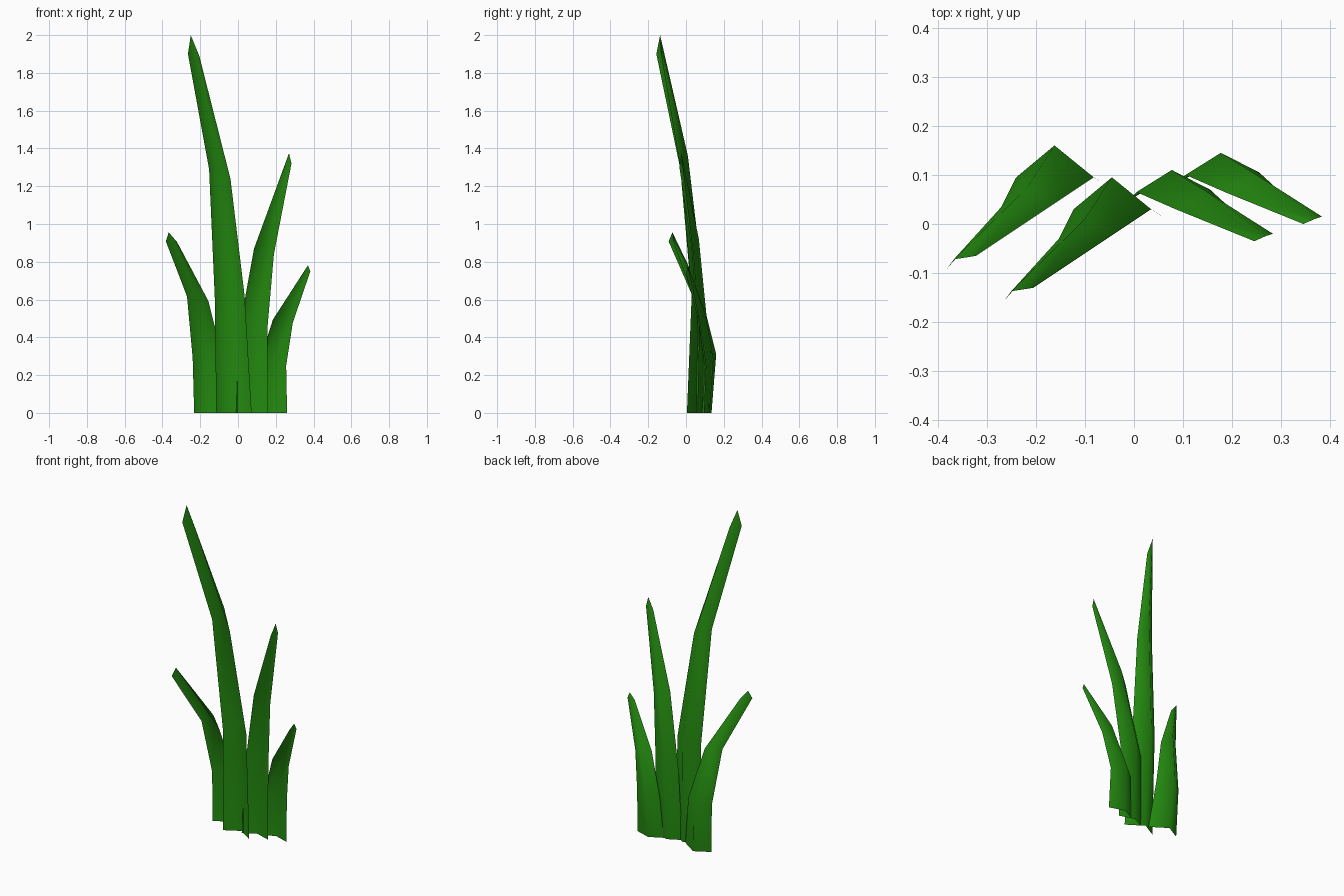
import bpy
import bmesh

if "Cube" in bpy.data.objects:
    bpy.data.objects.remove(bpy.data.objects["Cube"], do_unlink=True)

# Single leaf colour
green = bpy.data.materials.new("grass_green")
green.use_nodes = True
colour = (0.017, 0.25, 0.005, 1)
green.diffuse_color = colour
bsdf = green.node_tree.nodes["Principled BSDF"]
bsdf.inputs["Base Color"].default_value = colour
bsdf.inputs["Roughness"].default_value = 0.9

# Folded blade sections from ground to tip: left edge, back ridge, right edge
LEFT_LEANING = [
    [(-0.115, 0.02, 0), (-0.025, 0.07, 0), (0.072, 0.005, 0)],
    [(-0.123, 0.03, 0.61), (-0.045, 0.095, 0.65), (0.035, 0.03, 0.62)],
    [(-0.153, -0.03, 1.29), (-0.1, 0.01, 1.36), (-0.04, -0.02, 1.24)],
    [(-0.265, -0.157, 1.9), (-0.25, -0.137, 2.0), (-0.205, -0.13, 1.89)],
]
RIGHT_LEANING = [
    [(-0.01, 0.05, 0), (0.068, 0.09, 0), (0.16, 0.06, 0)],
    [(0.005, 0.065, 0.43), (0.077, 0.11, 0.5), (0.155, 0.07, 0.44)],
    [(0.085, 0.03, 0.87), (0.145, 0.068, 0.92), (0.19, 0.038, 0.84)],
    [(0.245, -0.035, 1.3), (0.27, -0.024, 1.375), (0.283, -0.02, 1.32)],
]


def blade(name, sections, shift=(0, 0), height=1.0):
    """Skin the sections into one open, smooth-shaded sheet."""
    bm = bmesh.new()
    rows = [[bm.verts.new((x + shift[0], y + shift[1], z * height))
             for x, y, z in section] for section in sections]
    for low, high in zip(rows, rows[1:]):
        for i in range(len(low) - 1):
            face = bm.faces.new((low[i], low[i + 1], high[i + 1], high[i]))
            face.smooth = True
    mesh = bpy.data.meshes.new(name)
    bm.to_mesh(mesh)
    bm.free()
    mesh.materials.append(green)
    obj = bpy.data.objects.new(name, mesh)
    bpy.context.collection.objects.link(obj)
    return obj


# Two tall blades, each with a shorter copy set outward and back
blade("tall_left_leaning_blade", LEFT_LEANING)
blade("short_left_leaning_blade", LEFT_LEANING, (-0.117, 0.065), 0.478)
blade("tall_right_leaning_blade", RIGHT_LEANING)
blade("short_right_leaning_blade", RIGHT_LEANING, (0.1, 0.035), 0.568)
